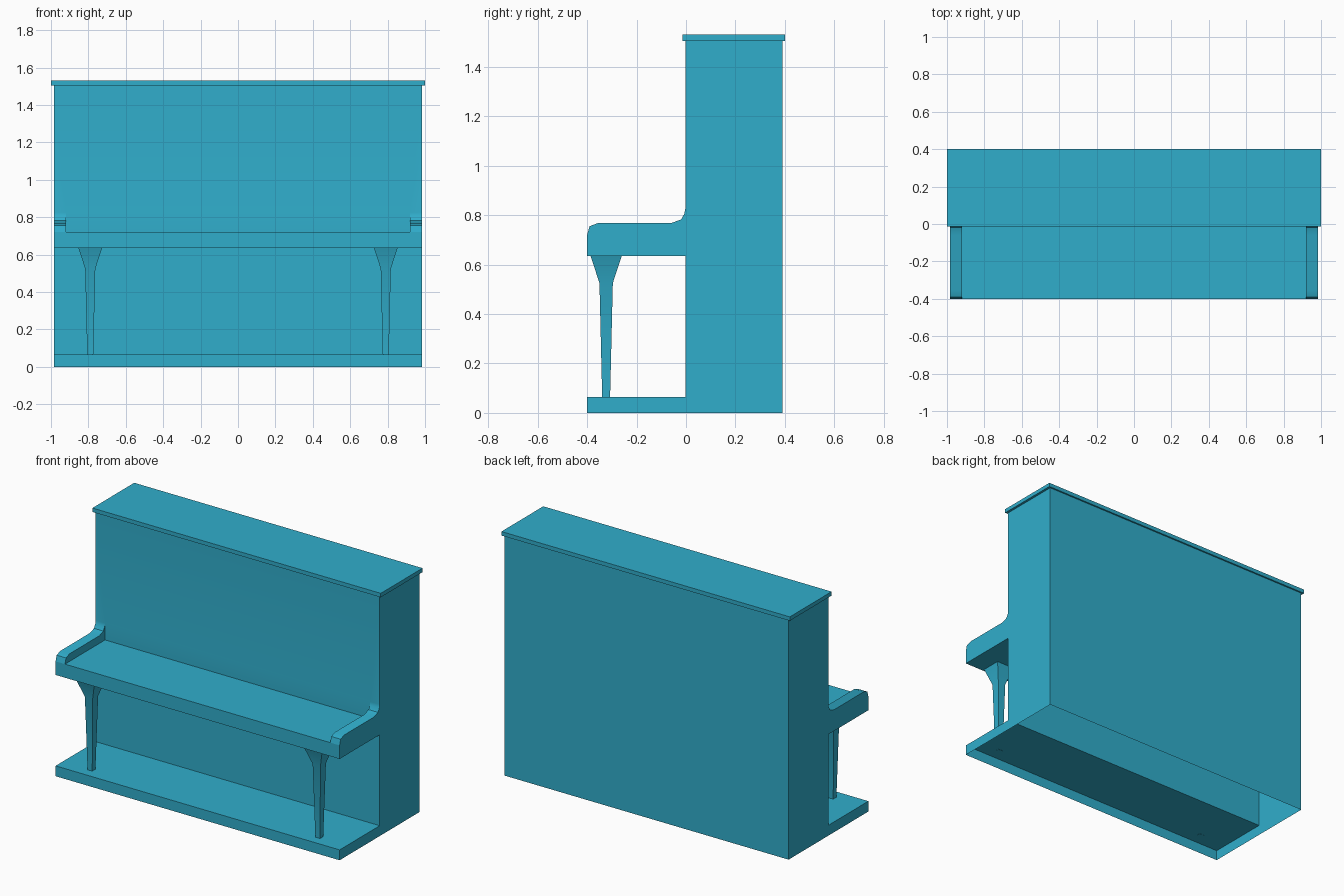
import bpy, bmesh

if "Cube" in bpy.data.objects:
    bpy.data.objects.remove(bpy.data.objects["Cube"])

W, IN = 0.985, 0.92          # outer half width, inner half width between the cheeks
BACK, FRONT, Y0 = 0.39, -0.4, -0.003
TOP = 1.505


def finish(name, bm, smooth=True):
    bmesh.ops.remove_doubles(bm, verts=bm.verts, dist=1e-5)
    bmesh.ops.recalc_face_normals(bm, faces=bm.faces)
    me = bpy.data.meshes.new(name)
    bm.to_mesh(me)
    bm.free()
    ob = bpy.data.objects.new(name, me)
    bpy.context.collection.objects.link(ob)
    mat = bpy.data.materials.get("blue") or bpy.data.materials.new("blue")
    mat.diffuse_color = (0.03, 0.42, 0.60, 1)
    mat.use_nodes = True
    mat.node_tree.nodes["Principled BSDF"].inputs["Base Color"].default_value = mat.diffuse_color
    me.materials.append(mat)
    if smooth:
        bpy.ops.object.select_all(action='DESELECT')
        ob.select_set(True)
        bpy.context.view_layer.objects.active = ob
        bpy.ops.object.shade_smooth_by_angle(angle=0.6)
    return ob


def face(bm, pts):
    return bm.faces.new([bm.verts.new(p) for p in pts])


def strip(bm, profile, x0, x1):
    """Sweep an open (y, z) profile from x0 to x1."""
    for (ya, za), (yb, zb) in zip(profile, profile[1:]):
        face(bm, [(x0, ya, za), (x1, ya, za), (x1, yb, zb), (x0, yb, zb)])


def loft(bm, rings, cap_first, cap_last):
    """Join rectangles given as (x0, x1, y0, y1, z)."""
    loops = [[(a, c, z), (b, c, z), (b, d, z), (a, d, z)] for a, b, c, d, z in rings]
    for p, q in zip(loops, loops[1:]):
        for i in range(4):
            j = (i + 1) % 4
            face(bm, [p[i], p[j], q[j], q[i]])
    if cap_first:
        face(bm, loops[0])
    if cap_last:
        face(bm, loops[-1])


# Case: one shell, open underneath
plinth = [(FRONT, 0), (FRONT, 0.065), (Y0, 0.065), (Y0, 0.635), (FRONT, 0.635), (FRONT, 0.72)]
cheek = [(FRONT, 0.72), (-0.39, 0.755), (-0.355, 0.768), (-0.06, 0.768),
         (-0.02, 0.782), (-0.007, 0.805), (Y0, 0.825)]
back = [(BACK, TOP), (BACK, 0)]

bm = bmesh.new()
strip(bm, plinth, -W, W)
strip(bm, back, -W, W)
strip(bm, [(FRONT, 0.72), (Y0, 0.72), (Y0, 0.825), (Y0, TOP)], -IN, IN)
for s in (-1, 1):
    strip(bm, cheek + [(Y0, TOP)], s * IN, s * W)
    face(bm, [(s * IN, y, z) for y, z in cheek + [(Y0, 0.72)]])
    face(bm, [(s * W, y, z) for y, z in plinth + cheek[1:] + [(Y0, TOP)] + back])
finish("piano_case", bm)

# Lid with a small overhang, hollow like the case
bm = bmesh.new()
loft(bm, [(-W, W, Y0, BACK, TOP), (-1, 1, -0.014, 0.4, TOP), (-1, 1, -0.014, 0.4, 1.53)],
     False, True)
finish("lid", bm, smooth=False)

# Tapered square front legs
for side, s in (("left", -1), ("right", 1)):
    bm = bmesh.new()
    cx, cy = s * 0.79, -0.323
    rings = [(cx - r, cx + r, cy - r, cy + r, z)
             for r, z in ((0.016, 0.064), (0.027, 0.525), (0.063, 0.635))]
    loft(bm, rings, True, False)
    finish(side + "_front_leg", bm)
